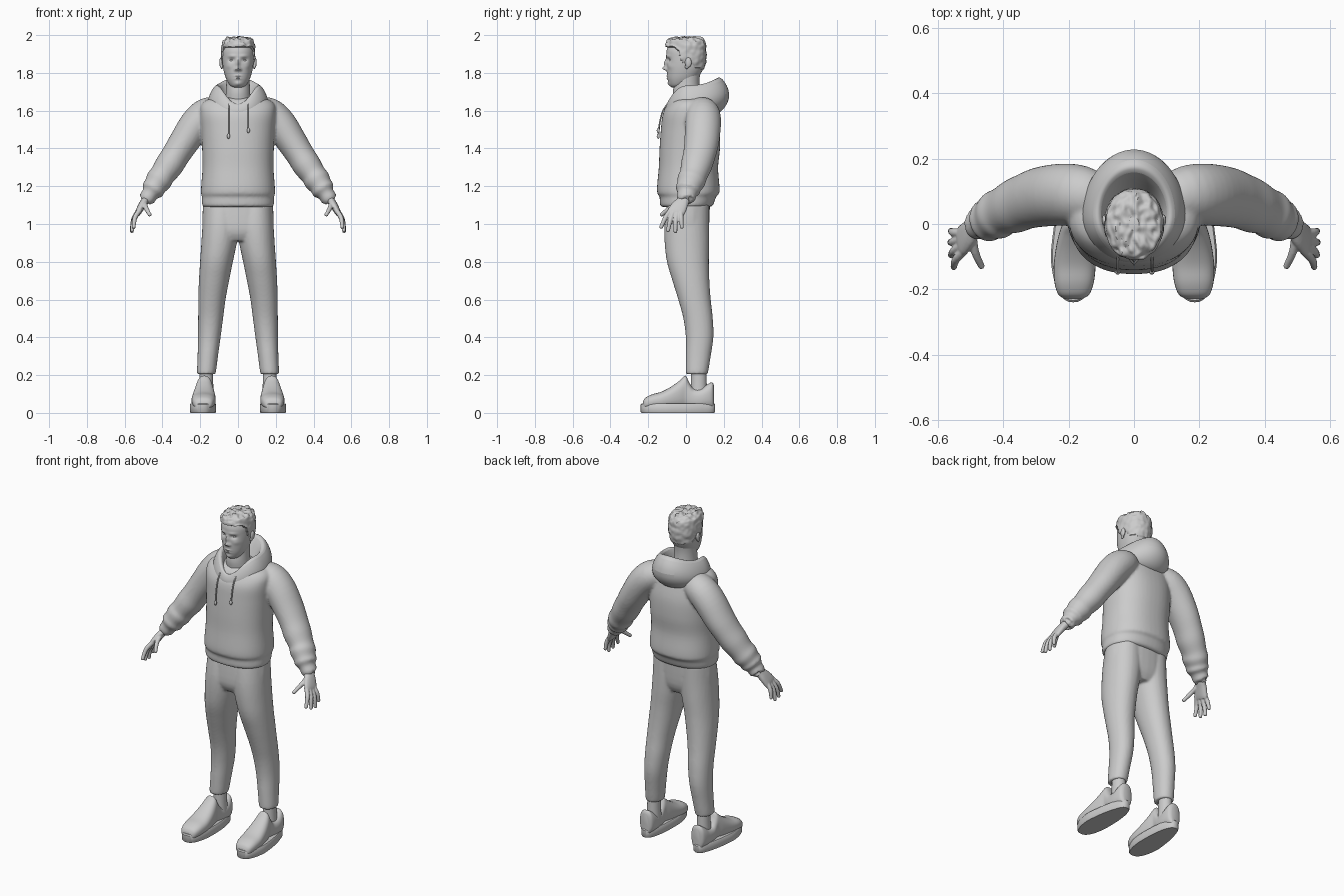
import bpy, bmesh, math
from mathutils import Vector, noise

def spline(rows, steps):
    # Catmull-Rom interpolation of whole cross-section rows
    out = []
    for i in range(len(rows) - 1):
        a, b, c, d = (rows[max(0, min(len(rows) - 1, i + k))] for k in (-1, 0, 1, 2))
        for s in range(steps):
            t = s / steps
            out.append([0.5 * (2*q + (r-p)*t + (2*p-5*q+4*r-w)*t*t + (3*q-p-3*r+w)*t**3)
                        for p, q, r, w in zip(a, b, c, d)])
    return out + [list(rows[-1])]

def loft(bm, rows, mode='z', n=32, steps=4, p=2.0, side=1):
    # rows: x, y, z, half width, half depth; rings are superellipses of power p
    rows = spline(rows, steps)
    rings = []
    for i, (x, y, z, rv, ru) in enumerate(rows):
        u, v = Vector((0, 1, 0)), Vector((1, 0, 0))
        if mode == 'y':
            u = Vector((0, 0, 1))
        elif mode == 'path':
            t = (Vector(rows[min(i+1, len(rows)-1)][:3]) - Vector(rows[max(i-1, 0)][:3])).normalized()
            u = (u - t * u.dot(t)).normalized()
            v = t.cross(u)
        ring = []
        for k in range(n):
            a = 2 * math.pi * k / n
            c, s = math.cos(a), math.sin(a)
            q = Vector((x, y, z)) + v * rv * math.copysign(abs(c)**(2/p), c) \
                + u * ru * math.copysign(abs(s)**(2/p), s)
            ring.append(bm.verts.new((q.x * side, q.y, q.z)))
        rings.append(ring)
    for a, b in zip(rings, rings[1:]):
        for k in range(n):
            bm.faces.new((a[k], a[(k+1) % n], b[(k+1) % n], b[k]))
    bm.faces.new(rings[0])
    bm.faces.new(rings[-1])

def ball(bm, loc, size):
    r = bmesh.ops.create_uvsphere(bm, u_segments=20, v_segments=12, radius=1)
    for v in r['verts']:
        v.co = Vector(loc) + Vector([a * b for a, b in zip(v.co, size)])

def part(name, bm, mirror=False, voxel=0, smooth=4, subsurf=0):
    bmesh.ops.recalc_face_normals(bm, faces=bm.faces)
    for f in bm.faces:
        f.smooth = True
    for e in bm.edges:
        e.smooth = e.calc_face_angle(0) < 0.75
    me = bpy.data.meshes.new(name)
    bm.to_mesh(me)
    bm.free()
    ob = bpy.data.objects.new(name, me)
    bpy.context.collection.objects.link(ob)
    if voxel:
        m = ob.modifiers.new("blend", 'REMESH')
        m.mode, m.voxel_size, m.use_smooth_shade = 'VOXEL', voxel, True
        m = ob.modifiers.new("relax", 'SMOOTH')
        m.factor, m.iterations = 0.5, smooth
    if subsurf:
        ob.modifiers.new("round", 'SUBSURF').levels = subsurf
        ob.modifiers["round"].render_levels = subsurf
    if mirror:
        m = ob.modifiers.new("mirror", 'MIRROR')
        m.use_mirror_merge = False
    return ob

# hoodie body with sleeves blended in
bm = bmesh.new()
loft(bm, [(0, 0, 1.09, .178, .125), (0, .003, 1.10, .19, .14), (0, .01, 1.145, .191, .15),
          (0, .012, 1.16, .196, .163), (0, .012, 1.20, .195, .165), (0, .013, 1.30, .188, .157),
          (0, .02, 1.40, .19, .16), (0, .023, 1.50, .195, .156), (0, .02, 1.58, .2, .143),
          (0, .025, 1.63, .195, .122), (0, .03, 1.66, .16, .1), (0, .03, 1.675, .08, .06)],
     n=48, p=2.3)
sleeve = [(.09, .07, 1.60, .07, .07), (.16, .088, 1.585, .085, .09), (.22, .09, 1.53, .087, .095),
          (.285, .083, 1.435, .08, .092), (.33, .07, 1.365, .075, .086), (.365, .055, 1.31, .075, .083),
          (.40, .04, 1.26, .067, .074), (.42, .028, 1.23, .07, .076), (.44, .016, 1.20, .06, .066),
          (.452, .01, 1.18, .062, .066), (.465, .005, 1.16, .045, .051), (.485, 0, 1.13, .043, .048),
          (.487, 0, 1.127, .03, .03)]
for s in (1, -1):
    loft(bm, sleeve, 'path', side=s)
part("hoodie", bm, voxel=.008)

# lowered hood: profile (distance from axis, height) at back, side and front
bm = bmesh.new()
back = [(.05, 1.62), (.085, 1.68), (.13, 1.785), (.165, 1.775), (.212, 1.69), (.18, 1.61), (.11, 1.56)]
flank = [(.07, 1.62), (.082, 1.67), (.1, 1.74), (.125, 1.735), (.155, 1.68), (.165, 1.63), (.14, 1.59)]
front = [(.09, 1.59), (.105, 1.605), (.12, 1.635), (.135, 1.635), (.148, 1.605), (.15, 1.58), (.13, 1.56)]
N, rings = 40, []
for i in range(N):
    a = 2 * math.pi * i / N
    c, s = math.cos(a), math.sin(a)
    end, w = (back, c * c) if c > 0 else (front, abs(c)**3)
    rings.append([bm.verts.new((f[0] * s, .03 + e[0] * c, f[1] * (1-w) + e[1] * w))
                  for e, f in zip(end, flank)])
for i in range(N):
    a, b = rings[i], rings[(i+1) % N]
    for k in range(7):
        bm.faces.new((a[k], a[(k+1) % 7], b[(k+1) % 7], b[k]))
part("hood", bm, subsurf=2)

# drawstrings with knotted ends
bm = bmesh.new()
for x, z in ((-.05, 1.465), (.055, 1.495)):
    loft(bm, [(x, -.09, 1.645, .004, .004), (x, -.122, 1.60, .004, .004), (x, -.138, 1.54, .004, .004),
              (x, -.146, z, .004, .004)], 'path', n=10)
    ball(bm, (x, -.147, z), (.008, .008, .014))
part("drawstrings", bm)

# trousers
bm = bmesh.new()
leg = [(.167, .058, .205, .044, .054), (.167, .058, .215, .05, .059), (.16, .065, .30, .054, .066),
       (.152, .072, .40, .06, .073), (.145, .064, .50, .066, .078), (.138, .045, .60, .072, .086),
       (.127, .026, .70, .08, .098), (.114, .01, .80, .087, .111), (.1, .005, .90, .094, .118),
       (.09, .005, 1.0, .098, .118), (.09, .012, 1.11, .09, .11)]
for s in (1, -1):
    loft(bm, leg, side=s, p=2.1)
loft(bm, [(0, .005, .91, .12, .09), (0, .005, .97, .185, .115), (0, .012, 1.11, .185, .115)], p=2.3)
part("trousers", bm, voxel=.008)

# ankles
bm = bmesh.new()
loft(bm, [(.168, .068, .08, .04, .045), (.168, .068, .15, .037, .042), (.168, .068, .24, .036, .04)])
part("ankle", bm, mirror=True)

# shoe uppers
bm = bmesh.new()
shape = [(-.228, .03, .06), (-.215, .048, .08), (-.18, .06, .098), (-.13, .064, .112), (-.08, .06, .138),
         (-.035, .052, .17), (-.003, .043, .197), (.015, .043, .165), (.04, .046, .13), (.08, .049, .13),
         (.115, .047, .152), (.138, .04, .162), (.148, .025, .145)]
loft(bm, [(.178 - .03 * y, y, (h + .02) / 2, w, (h - .02) / 2) for y, w, h in shape], 'y', p=2.5)
part("shoe_upper", bm, mirror=True)

# shoe soles, narrower towards the heel
bm = bmesh.new()
loft(bm, [(.186, -.043, 0, .068, .192), (.186, -.043, .006, .071, .197),
          (.186, -.043, .044, .071, .197), (.186, -.043, .05, .066, .191)], n=48, steps=1, p=2.4)
for v in bm.verts:
    k = max(0, min(1, (v.co.y + .1) / .2))
    v.co.x = .186 - .01 * k + (v.co.x - .186) * (1 - .2 * k)
part("shoe_sole", bm, mirror=True)

# hand: palm, four fingers and thumb blended together
bm = bmesh.new()
loft(bm, [(.468, .005, 1.165, .025, .031), (.487, -.008, 1.13, .022, .03), (.507, -.03, 1.1, .02, .041),
          (.525, -.05, 1.068, .017, .046), (.533, -.057, 1.05, .012, .042)], 'path', p=2.3)
fingers = [((.518, -.08, 1.075), (.545, -.108, 1.035), (.552, -.131, .985)),
           ((.525, -.065, 1.07), (.552, -.083, 1.02), (.560, -.095, .967)),
           ((.525, -.045, 1.07), (.554, -.055, 1.015), (.562, -.056, .962)),
           ((.522, -.028, 1.075), (.552, -.026, 1.03), (.560, -.022, .985)),
           ((.495, -.03, 1.115), (.487, -.085, 1.085), (.468, -.128, 1.05))]
for f in fingers:
    loft(bm, [(*q, r, r) for q, r in zip(f, (.013, .0125, .010))], 'path', n=14)
    ball(bm, f[2], (.0105,) * 3)
part("hand", bm, mirror=True, voxel=.0035, smooth=3)

# neck
bm = bmesh.new()
loft(bm, [(0, .02, 1.58, .085, .085), (0, .01, 1.65, .07, .075), (0, .002, 1.70, .064, .071),
          (0, .005, 1.76, .062, .066), (0, .01, 1.82, .065, .07)])
part("neck", bm)

# head with facial features raised and sunk by soft bumps (x, z, width, height, depth)
bm = bmesh.new()
loft(bm, [(0, -.045, 1.722, .022, .028), (0, -.035, 1.735, .043, .05), (0, -.021, 1.765, .061, .075),
          (0, -.01, 1.80, .073, .09), (0, -.002, 1.84, .081, .1), (0, 0, 1.88, .084, .103),
          (0, 0, 1.92, .083, .102), (0, 0, 1.955, .068, .085), (0, 0, 1.98, .03, .04)], n=96, steps=7, p=2.15)
bumps = [(0, 1.85, .009, .022, -.014), (0, 1.823, .011, .010, -.021), (.013, 1.817, .007, .007, -.009),
         (.034, 1.868, .016, .010, .012), (.03, 1.889, .022, .007, -.005), (0, 1.783, .018, .004, -.006),
         (0, 1.770, .016, .005, -.006), (0, 1.7765, .022, .002, .004), (0, 1.742, .018, .012, -.008),
         (.05, 1.835, .016, .014, -.004)]
for v in bm.verts:
    if v.co.y < -.02:
        x, z = abs(v.co.x), v.co.z
        v.co.y += sum(d * math.exp(-((x-a)/w)**2 - ((z-b)/h)**2) for a, b, w, h, d in bumps)
part("head", bm)

# eyes
bm = bmesh.new()
ball(bm, (.033, -.077, 1.867), (.013, .011, .0075))
part("eye", bm, mirror=True)

# ears: rim, hollow back and lobe
bm = bmesh.new()
ball(bm, (.09, .012, 1.855), (.009, .018, .027))
ball(bm, (.086, .004, 1.832), (.007, .01, .012))
part("ear", bm, mirror=True, voxel=.003, smooth=2)

# short tousled hair: cap tucked under the skin below the hairline
bm = bmesh.new()
loft(bm, [(0, .012, 1.775, .06, .062), (0, .005, 1.82, .078, .09), (0, 0, 1.87, .088, .106),
          (0, -.001, 1.92, .09, .108), (0, -.002, 1.955, .085, .106), (0, -.003, 1.975, .074, .094),
          (0, -.003, 1.988, .05, .066), (0, 0, 1.991, .015, .02)], n=80, steps=6, p=2.15)
line = [(-.2, 1.937), (-.07, 1.937), (-.045, 1.915), (-.022, 1.85), (.0, 1.85), (.02, 1.86), (.04, 1.83), (.2, 1.79)]
for v in bm.verts:
    y, z = v.co.y, v.co.z
    for (a, za), (b, zb) in zip(line, line[1:]):
        if a <= y < b:
            limit = za + (zb - za) * (y - a) / (b - a)
    if z < limit:
        v.co.x *= .86
        v.co.y *= .86
    else:
        k = max(0, min(1, (z - 1.90) / .07))
        d = noise.noise(Vector((v.co.x * 55, y * 40, z * 45)))
        v.co += Vector((v.co.x * .06, y * .05, .013 * k)) * d
part("hair", bm)
